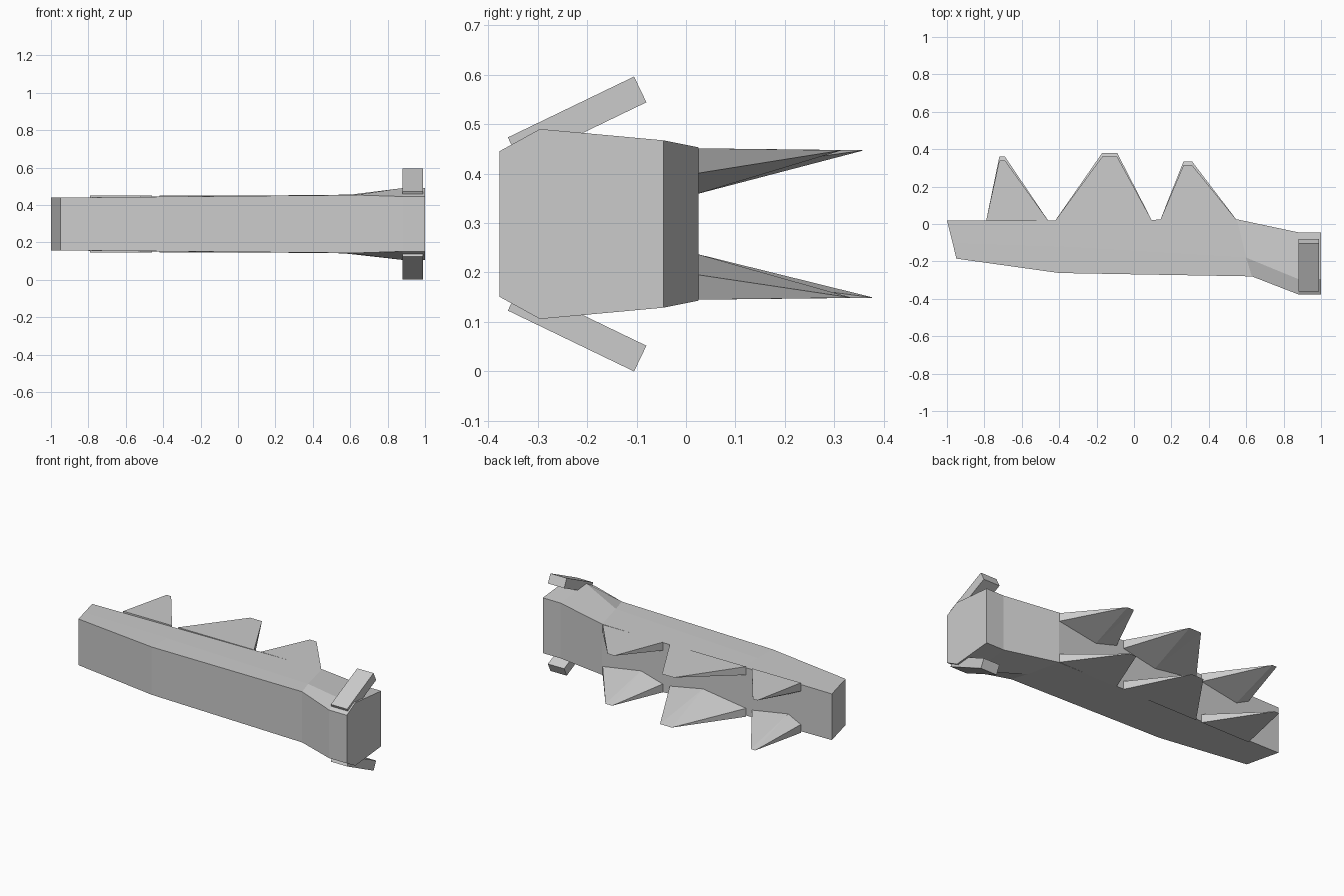
import bpy

if "Cube" in bpy.data.objects:
    bpy.data.objects.remove(bpy.data.objects["Cube"])

ZC = 0.298  # height of the horizontal symmetry plane


def make_mesh(name, verts, faces):
    import bmesh
    me = bpy.data.meshes.new(name)
    me.from_pydata(verts, [], faces)
    bm = bmesh.new()
    bm.from_mesh(me)
    bmesh.ops.recalc_face_normals(bm, faces=bm.faces)
    bm.to_mesh(me)
    bm.free()
    ob = bpy.data.objects.new(name, me)
    bpy.context.collection.objects.link(ob)
    return ob


# Body: loft of sections, each given as front, ridge and back (x, y, half height)
sections = [
    [(-0.95, -0.185, 0.141), (-0.97, -0.10, 0.141), (-1.0, 0.02, 0.141)],
    [(-0.40, -0.262, 0.146), (-0.40, -0.12, 0.147), (-0.40, 0.02, 0.146)],
    [(0.63, -0.28, 0.155), (0.60, -0.18, 0.157), (0.55, 0.025, 0.155)],
    [(0.88, -0.377, 0.147), (0.88, -0.295, 0.192), (0.88, -0.045, 0.169)],
    [(1.0, -0.377, 0.147), (1.0, -0.295, 0.192), (1.0, -0.045, 0.169)],
]
verts, faces = [], []
for sec in sections:
    verts += [(x, y, ZC + h) for x, y, h in sec]
    verts += [(x, y, ZC - h) for x, y, h in reversed(sec)]
for s in range(len(sections) - 1):
    for i in range(6):
        j = (i + 1) % 6
        faces.append((s * 6 + i, s * 6 + j, s * 6 + 6 + j, s * 6 + 6 + i))
faces += [tuple(range(6)), tuple(range(len(verts) - 6, len(verts)))]
make_mesh("body", verts, faces)


# Teeth: flat outside, keeled inside, narrowing to a short edge
def tooth(name, x0, x1, t0, t1, tip_y, side):
    xm = (t0 + t1) / 2
    base = [(x0, 0.153), (x1, 0.153), (x1, 0.102), (xm, 0.06), (x0, 0.102)]
    v = [(x, 0.02, ZC + side * h) for x, h in base]
    v += [(t0, tip_y, ZC + side * 0.149), (t1, tip_y, ZC + side * 0.149)]
    f = [(0, 1, 6, 5), (1, 2, 6), (2, 3, 6), (3, 5, 6), (3, 4, 5), (4, 0, 5),
         (0, 4, 3, 2, 1)]
    make_mesh(name, v, f)


teeth = [(-0.79, -0.46, -0.72, -0.69, 0.34),
         (-0.42, 0.095, -0.17, -0.09, 0.36),
         (0.14, 0.55, 0.265, 0.31, 0.315)]
for i, (x0, x1, t0, t1, ty) in enumerate(teeth):
    tooth(f"upper_tooth_{i + 1}", x0, x1, t0, t1, ty, 1)
    tooth(f"lower_tooth_{i + 1}", x0, x1, t0, t1, ty + 0.02, -1)

# Tilted plates above and below the thick end
profile = [(-0.36, 0.175), (-0.105, 0.298), (-0.08, 0.246), (-0.335, 0.123)]
for name, side in (("upper_plate", 1), ("lower_plate", -1)):
    v = [(x, y, ZC + side * h) for x in (0.88, 0.99) for y, h in profile]
    f = [(0, 1, 2, 3), (7, 6, 5, 4)]
    f += [(i, (i + 1) % 4, (i + 1) % 4 + 4, i + 4) for i in range(4)]
    make_mesh(name, v, f)
